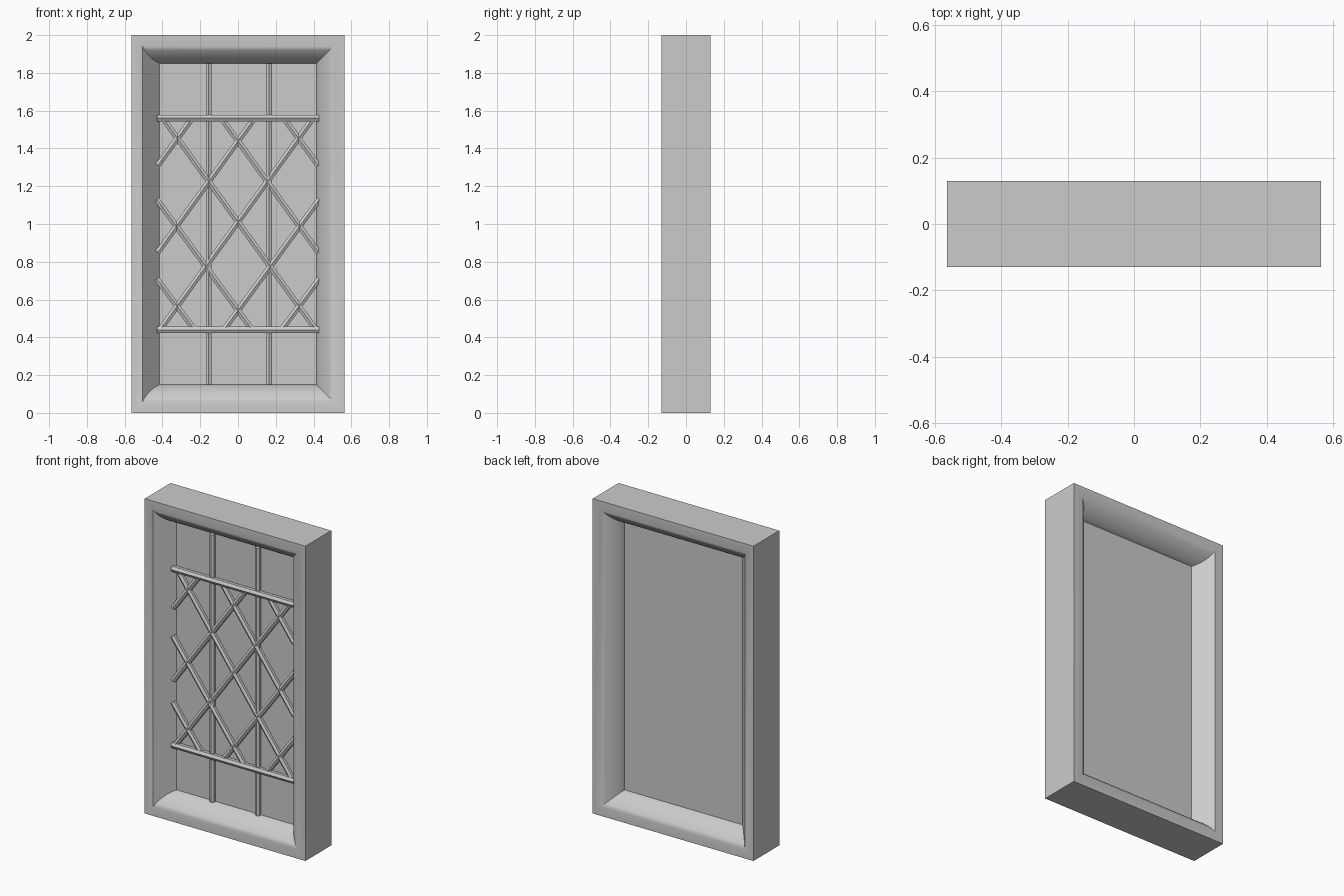
import bpy, bmesh, math
from mathutils import Vector

cube = bpy.data.objects.get("Cube")
if cube:
    bpy.data.objects.remove(cube, do_unlink=True)

grey = bpy.data.materials.new("plain_grey")
grey.use_nodes = True
colour = (0.6, 0.6, 0.6, 1)
grey.diffuse_color = colour
grey.node_tree.nodes["Principled BSDF"].inputs["Base Color"].default_value = colour

HALF_W, HALF_D, HEIGHT = 0.565, 0.13, 2.0
RIM, SPLAY, PANE = 0.06, 0.09, 0.025   # flat rim, sloped reveal, half pane depth
BULGE, STEPS = 0.012, 6


def add_object(name, bm, smooth=False):
    bmesh.ops.recalc_face_normals(bm, faces=bm.faces)
    mesh = bpy.data.meshes.new(name)
    bm.to_mesh(mesh)
    bm.free()
    mesh.materials.append(grey)
    obj = bpy.data.objects.new(name, mesh)
    bpy.context.collection.objects.link(obj)
    if smooth:
        bpy.ops.object.select_all(action='DESELECT')
        obj.select_set(True)
        bpy.context.view_layer.objects.active = obj
        bpy.ops.object.shade_smooth_by_angle(angle=math.radians(40))
    return obj


def ring(bm, y, inset, right_inset):
    """Rectangle of four vertices; the -x side has its own inset."""
    x0, x1 = -HALF_W + right_inset, HALF_W - inset
    z0, z1 = inset, HEIGHT - inset
    return [bm.verts.new((x, y, z)) for x, z in ((x0, z0), (x1, z0), (x1, z1), (x0, z1))]


def bridge(bm, a, b):
    for i in range(4):
        j = (i + 1) % 4
        bm.faces.new((a[i], a[j], b[j], b[i]))


# Frame: rim and splayed reveal on both faces, gently rounded on three sides
bm = bmesh.new()
drop = HALF_D - PANE
chord = math.hypot(SPLAY, drop)
outer = {}
inner = {}
for side in (-1, 1):
    previous = outer[side] = ring(bm, side * HALF_D, 0, 0)
    for k in range(STEPS + 1):
        t = k / STEPS
        swell = BULGE * 4 * t * (1 - t)
        inset = SPLAY * t + swell * drop / chord
        depth = drop * t - swell * SPLAY / chord
        flat = SPLAY * depth / drop
        loop = ring(bm, side * (HALF_D - depth), RIM + inset, RIM + flat)
        bridge(bm, previous, loop)
        previous = loop
    inner[side] = previous
bridge(bm, outer[-1], outer[1])
bridge(bm, inner[-1], inner[1])
add_object("frame", bm, smooth=True)

# Pane filling the opening
bm = bmesh.new()
edge = RIM + SPLAY
front, back = (ring(bm, s * PANE, edge, edge) for s in (-1, 1))
bm.faces.new(front)
bm.faces.new(back)
bridge(bm, front, back)
add_object("pane", bm)


def bar(name, start, end, y, radius):
    """Six-sided rod between two (x, z) points, one ridge facing the front."""
    a, b = (Vector((p[0], y, p[1])) for p in (start, end))
    forward = Vector((0, -1, 0))
    across = (b - a).normalized().cross(forward)
    bm = bmesh.new()
    loops = []
    for centre in (a, b):
        loops.append([bm.verts.new(centre + radius * (
            forward * math.cos(i * math.pi / 3) + across * math.sin(i * math.pi / 3)))
            for i in range(6)])
    for i in range(6):
        j = (i + 1) % 6
        bm.faces.new((loops[0][i], loops[0][j], loops[1][j], loops[1][i]))
    for loop in loops:
        bm.faces.new(loop)
    add_object(name, bm)


# Upright and level bars
for side, x in (("right", -0.155), ("left", 0.165)):
    bar("upright_bar_" + side, (x, 0.15), (x, 1.85), -0.033, 0.018)
for level, z in (("lower", 0.44), ("upper", 1.56)):
    bar("level_bar_" + level, (-0.43, z), (0.43, z), -0.042, 0.02)

# Diamond lattice, each slanted bar mirrored across the middle
slants = [
    ((-0.39, 1.55), (0.42, 0.43)),
    ((-0.08, 1.55), (0.425, 0.85)),
    ((0.25, 1.55), (0.425, 1.31)),
    ((-0.43, 1.13), (0.075, 0.44)),
    ((-0.43, 0.71), (-0.23, 0.44)),
]
for n, (start, end) in enumerate(slants, 1):
    for label, m in (("falling", 1), ("rising", -1)):
        bar(f"lattice_bar_{label}_{n}", (m * start[0], start[1]),
            (m * end[0], end[1]), -0.038, 0.017)
